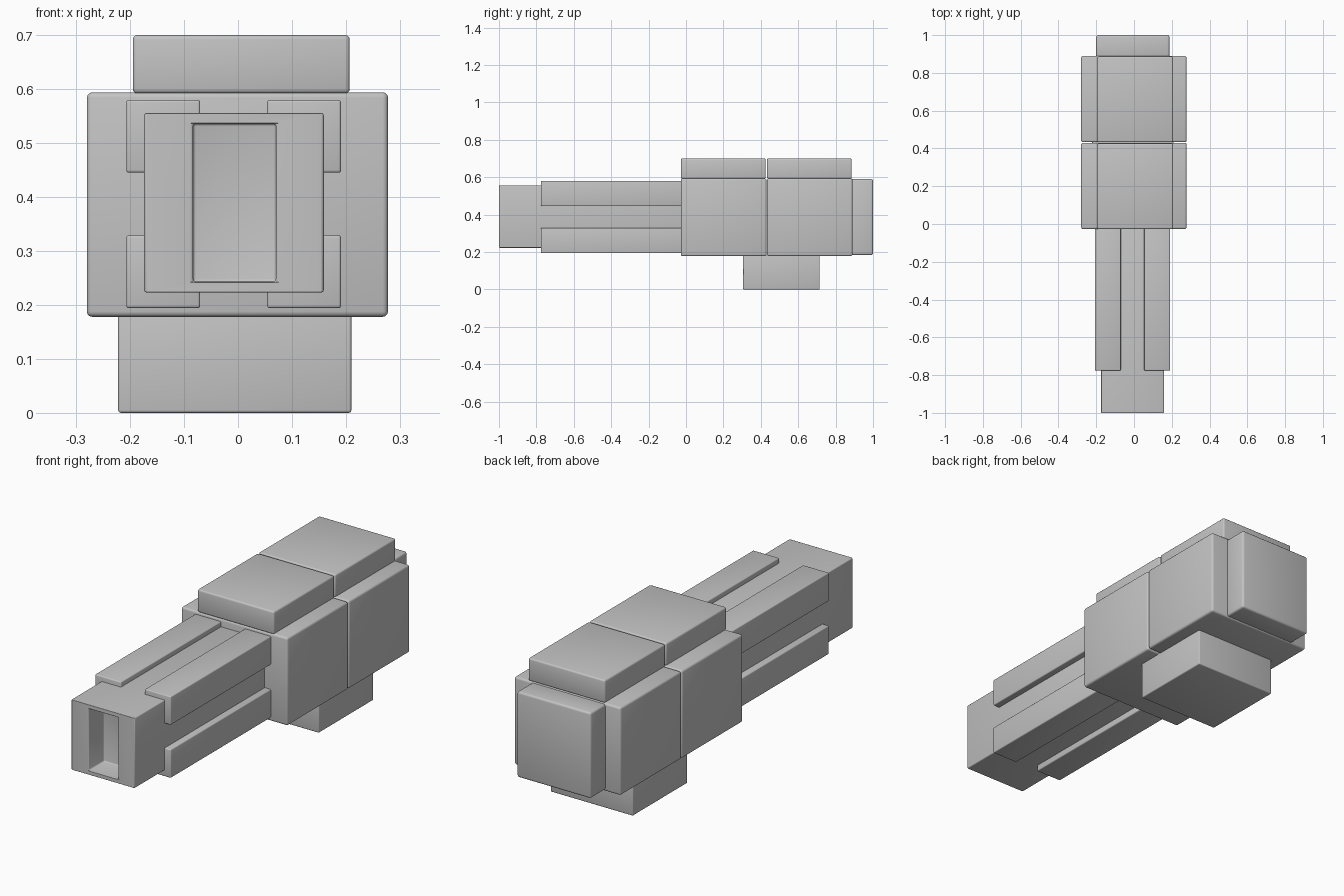
import bpy
import bmesh
from mathutils import Vector

cube = bpy.data.objects.get("Cube")
if cube:
    bpy.data.objects.remove(cube, do_unlink=True)

# Single grey finish
grey = bpy.data.materials.new("plain_grey")
grey.use_nodes = True
colour = (0.55, 0.55, 0.55, 1)
grey.diffuse_color = colour
grey.node_tree.nodes["Principled BSDF"].inputs["Base Color"].default_value = colour


def block(name, x, y, z, bevel=0.008, recess=None):
    """Rounded box between (min, max) limits, with an optional front recess."""
    bm = bmesh.new()
    bmesh.ops.create_cube(bm, size=1)
    for v in bm.verts:
        v.co = Vector([lim[0] if c < 0 else lim[1] for c, lim in zip(v.co, (x, y, z))])
    if recess:
        rx, rz, depth = recess
        front = min(bm.faces, key=lambda f: f.calc_center_median().y)
        bmesh.ops.inset_individual(bm, faces=[front], thickness=0.02)
        mid = front.calc_center_median()
        for v in front.verts:
            v.co.x = rx[0] if v.co.x < mid.x else rx[1]
            v.co.z = rz[0] if v.co.z < mid.z else rz[1]
        # Push a new floor inward to make the slot
        floor = bmesh.ops.extrude_discrete_faces(bm, faces=[front])["faces"][0]
        for v in floor.verts:
            v.co.y += depth
    bmesh.ops.recalc_face_normals(bm, faces=bm.faces)
    mesh = bpy.data.meshes.new(name)
    bm.to_mesh(mesh)
    bm.free()
    mesh.materials.append(grey)
    obj = bpy.data.objects.new(name, mesh)
    bpy.context.collection.objects.link(obj)
    mod = obj.modifiers.new("rounded_edges", "BEVEL")
    mod.width = bevel
    mod.segments = 3
    mod.limit_method = "ANGLE"
    bpy.ops.object.select_all(action="DESELECT")
    obj.select_set(True)
    bpy.context.view_layer.objects.active = obj
    bpy.ops.object.modifier_apply(modifier=mod.name)
    bpy.ops.object.shade_smooth_by_angle()
    return obj


# Body halves, each with a slab on top
for part, y0, y1 in (("front", -0.027, 0.430), ("rear", 0.433, 0.890)):
    block(part + "_body", (-0.28, 0.278), (y0, y1), (0.178, 0.594), 0.01)
    block(part + "_top_slab", (-0.195, 0.207), (y0, y1 - 0.004), (0.592, 0.70))

# Back plate and lower block
block("back_plate", (-0.2, 0.187), (0.88, 1.0), (0.184, 0.59), 0.01)
block("lower_block", (-0.222, 0.21), (0.305, 0.715), (0.0, 0.185), 0.005)

# Barrel with its slotted front end
block("barrel", (-0.174, 0.159), (-1.0, 0.0), (0.223, 0.556), 0.005,
      recess=((-0.083, 0.07), (0.243, 0.536), 0.115))

# Four corner rails along the barrel
for side, x in (("right", (-0.207, -0.07)), ("left", (0.054, 0.191))):
    for level, z in (("upper", (0.445, 0.58)), ("lower", (0.194, 0.329))):
        block(f"{level}_{side}_rail", x, (-0.776, 0.0), z, 0.005)
